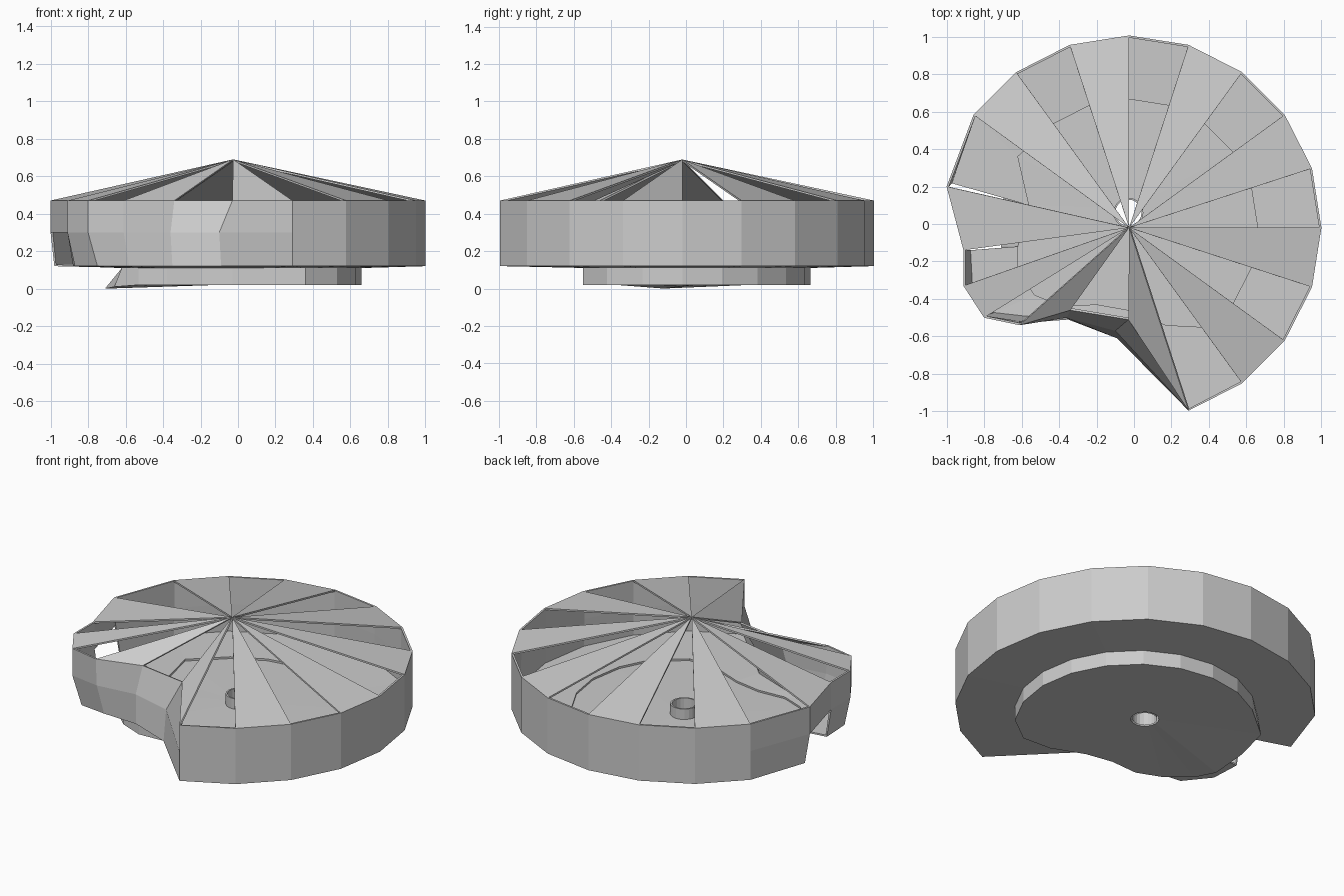
import bpy, bmesh, math

if "Cube" in bpy.data.objects:
    bpy.data.objects.remove(bpy.data.objects["Cube"])

N = 20
CX, CY = -0.026, -0.02


def ring(r, z, cx=CX, cy=CY, dents=None):
    pts = []
    for i in range(N):
        a = 2 * math.pi * i / N
        pts.append((cx + r * math.cos(a), cy + r * math.sin(a), z))
    for i, p in (dents or {}).items():
        pts[i] = (p[0], p[1], p[2] if len(p) > 2 else z)
    return pts


def make_object(name, bm, thickness=0.0):
    mesh = bpy.data.meshes.new(name)
    bm.to_mesh(mesh)
    bm.free()
    ob = bpy.data.objects.new(name, mesh)
    bpy.context.collection.objects.link(ob)
    if thickness:
        mod = ob.modifiers.new("thickness", 'SOLIDIFY')
        mod.thickness = thickness
        mod.offset = -1
    return ob


def loft(name, rings, torn=(), thickness=0.0):
    """Join rings with quads, leaving out torn (row, side) cells."""
    bm = bmesh.new()
    rows = [[bm.verts.new(p) for p in r] for r in rings]
    for j in range(len(rows) - 1):
        for i in range(N):
            if (j, i) in torn:
                continue
            k = (i + 1) % N
            bm.faces.new((rows[j][i], rows[j + 1][i], rows[j + 1][k], rows[j][k]))
    for v in [v for v in bm.verts if not v.link_faces]:
        bm.verts.remove(v)
    return make_object(name, bm, thickness)


# Crushed front-left corner, as overrides of the regular 20-sided rings
top = ring(1.026, 0.47, dents={
    9: (-1, .2), 10: (-.91, -.14), 11: (-.91, -.33), 12: (-.8, -.5),
    13: (-.61, -.54), 14: (-.34, -.46), 15: (-.03, -.51)})
mid = ring(1.026, 0.30, dents={
    9: (-1, .2), 10: (-.91, -.14), 11: (-.91, -.33), 12: (-.8, -.5),
    13: (-.61, -.53), 14: (-.36, -.50), 15: (-.1, -.57)})
low = ring(1.026, 0.12, dents={
    9: (-.98, .22), 10: (-.88, -.14), 11: (-.87, -.33), 12: (-.75, -.48),
    13: (-.58, -.5), 14: (-.35, -.51), 15: (-.09, -.61)})
step_dents = {
    8: (-.62, .36), 9: (-.56, .1), 10: (-.62, -.12), 11: (-.62, -.25), 12: (-.53, -.38),
    13: (-.38, -.44), 14: (-.2, -.43), 15: (-.03, -.46), 16: (.17, -.54), 17: (.36, -.55)}
step_top = ring(0.686, 0.11, dents=step_dents)
base_dents = dict(step_dents)
base_dents.update({8: (-.65, .35), 9: (-.70, .12, .01), 10: (-.71, -.12, 0), 11: (-.66, -.25, .01)})
step_low = ring(0.686, 0.02, dents=base_dents)
hole_low = ring(0.08, 0.02, -.03, .06)
hole_mid = ring(0.08, 0.115, -.03, .06)
hole_top = ring(0.08, 0.18, -.03, .06)

# Drum side wall and underside rim, torn open on the left
loft("drum_wall", [top, mid, low, step_top], torn={(1, 9), (2, 9)}, thickness=0.012)

# Stepped base with the hollow centre tube
loft("stepped_base", [step_top, step_low, hole_low, hole_top])
loft("centre_tube", [ring(0.07, 0.02, -.03, .06), ring(0.07, 0.18, -.03, .06), hole_top])

# Inner floor
loft("inner_floor", [hole_mid, step_top])

# Roof blades: every second wedge up to the apex
bm = bmesh.new()
for i in range(1, N, 2):
    pts = (top[i], top[(i + 1) % N], (-.026, -.02, .69))
    bm.faces.new([bm.verts.new(p) for p in pts])
make_object("roof_blades", bm, 0.01)
